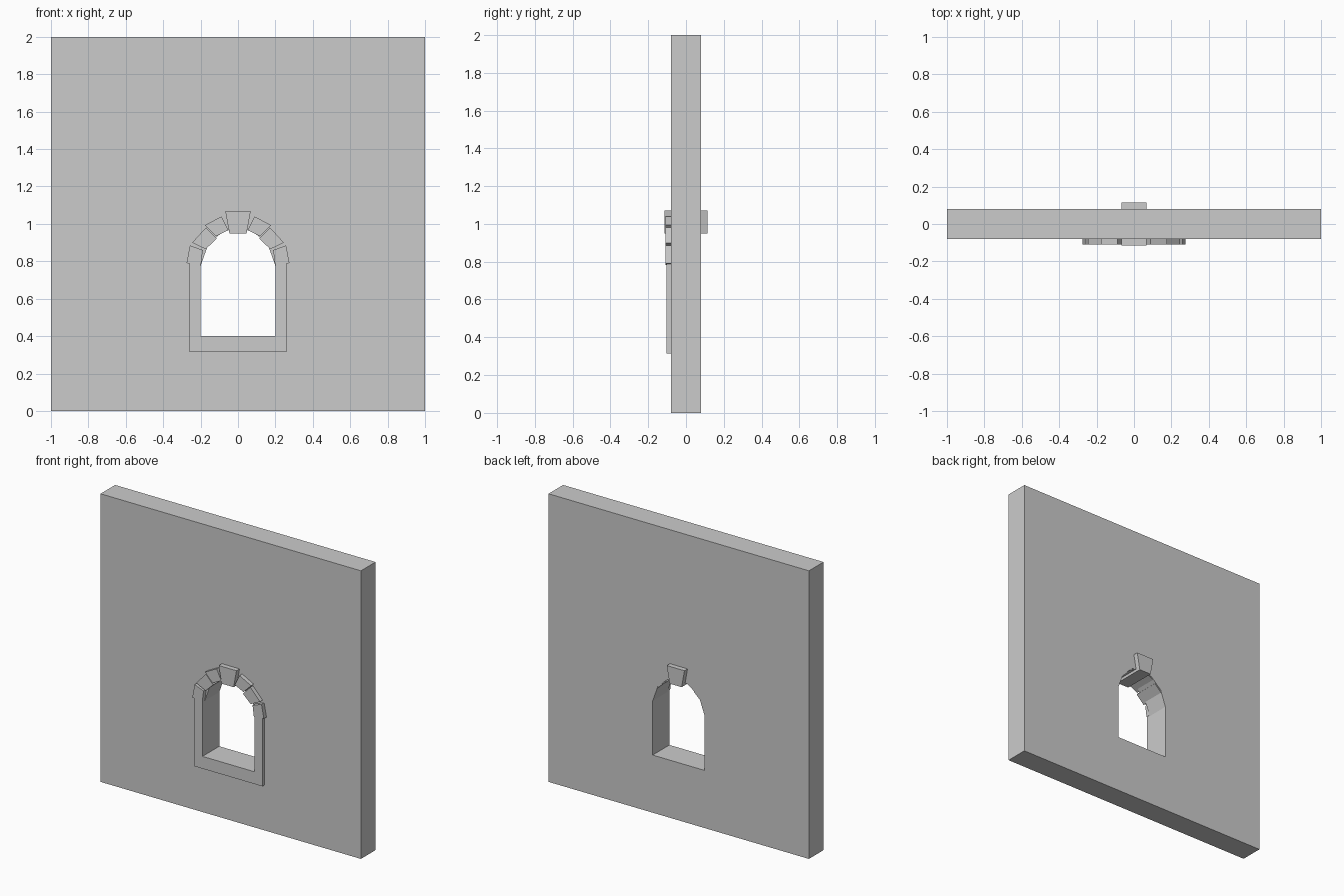
import bpy, bmesh, math

if "Cube" in bpy.data.objects:
    bpy.data.objects.remove(bpy.data.objects["Cube"])


def slab(name, outlines, y0, y1):
    """Flat x-z outlines (the second one is a hole) given thickness from y0 to y1."""
    cu = bpy.data.curves.new(name + "_profile", 'CURVE')
    cu.dimensions = '2D'
    cu.fill_mode = 'BOTH'
    cu.extrude = (y1 - y0) / 2
    for pts in outlines:
        sp = cu.splines.new('POLY')
        sp.points.add(len(pts) - 1)
        for p, (x, z) in zip(sp.points, pts):
            p.co = (x, z, 0, 1)
        sp.use_cyclic_u = True
    tmp = bpy.data.objects.new(name + "_tmp", cu)
    bpy.context.collection.objects.link(tmp)
    dg = bpy.context.evaluated_depsgraph_get()
    me = bpy.data.meshes.new_from_object(tmp.evaluated_get(dg))
    bpy.data.objects.remove(tmp)
    bpy.data.curves.remove(cu)

    # weld and stand upright
    bm = bmesh.new()
    bm.from_mesh(me)
    bmesh.ops.remove_doubles(bm, verts=bm.verts, dist=1e-5)
    for v in bm.verts:
        x, z, d = v.co
        v.co = (x, (y0 + y1) / 2 - d, z)
    bmesh.ops.recalc_face_normals(bm, faces=bm.faces)
    for f in bm.faces:
        f.smooth = False
    bm.to_mesh(me)
    bm.free()
    me.name = name
    ob = bpy.data.objects.new(name, me)
    bpy.context.collection.objects.link(ob)
    return ob


def mirrored(pts):
    return [(-x, z) for x, z in reversed(pts)]


# wall with arched opening
arch = [(0.2, 0.4), (0.2, 0.776), (0.16, 0.888), (0.08, 0.96)]
opening = arch + [(0, 0.98)] + mirrored(arch)
slab("wall", [[(-1, 0), (1, 0), (1, 2), (-1, 2)], opening], -0.08, 0.08)

# raised surround: sill and two jambs in one piece
half = [(0.26, 0.315), (0.26, 0.79), (0.2, 0.785), (0.2, 0.4)]
slab("window_surround", [half + mirrored(half)], -0.104, -0.08)

# arch stones, three per side
stones = [
    [(0.198, 0.783), (0.275, 0.79), (0.257, 0.885), (0.188, 0.86)],
    [(0.173, 0.865), (0.245, 0.9), (0.171, 0.981), (0.114, 0.921)],
    [(0.118, 0.934), (0.177, 0.993), (0.088, 1.04), (0.052, 0.966)],
]
for i, pts in enumerate(stones, 1):
    slab(f"arch_stone_right_{i}", [pts], -0.109, 0.076)
    slab(f"arch_stone_left_{i}", [mirrored(pts)], -0.109, 0.076)

# keystone running right through the wall
key = [(0.046, 0.95), (0.068, 1.07)]
slab("keystone", [key + mirrored(key)], -0.114, 0.114)
